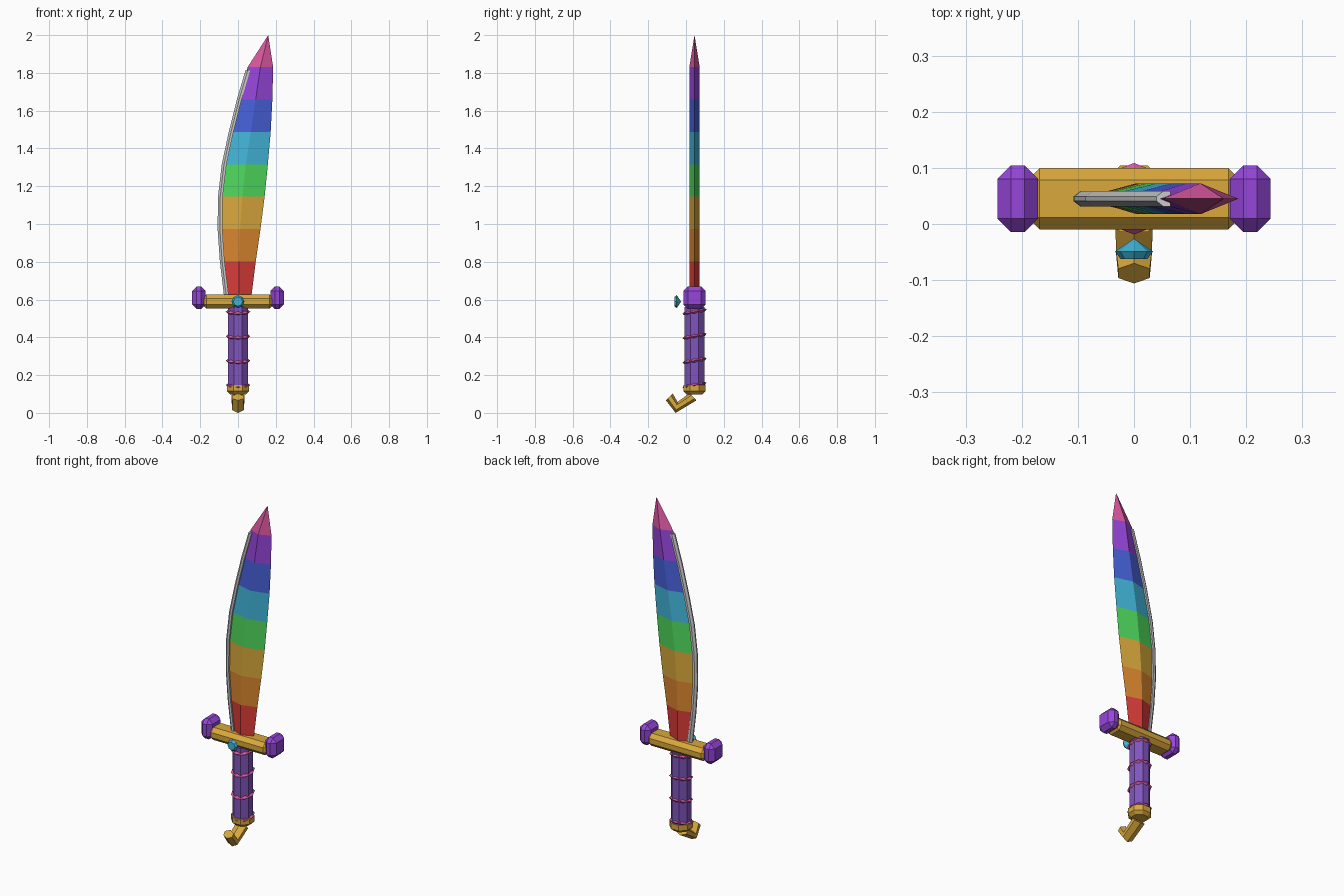
import bpy, bmesh, math
from mathutils import Vector, Matrix

cube = bpy.data.objects.get("Cube")
if cube:
    bpy.data.objects.remove(cube, do_unlink=True)

CY = 0.045  # depth of the sword's main axis


def material(name, hex_code):
    srgb = [int(hex_code[i:i + 2], 16) / 255 for i in (0, 2, 4)]
    color = [((c + 0.055) / 1.055) ** 2.4 for c in srgb] + [1]
    m = bpy.data.materials.new(name)
    m.use_nodes = True
    m.diffuse_color = color
    m.node_tree.nodes["Principled BSDF"].inputs["Base Color"].default_value = color
    return m


MATS = {n: material(n, c) for n, c in {
    "red": "d93c38", "orange": "d9862e", "gold": "d9a83c", "green": "4fd95c",
    "cyan": "42b6da", "blue": "4660d8", "violet": "9646da", "pink": "da569f",
    "silver": "c8cac8", "grip purple": "8055bd"}.items()}


def finish(name, bm, mats):
    bmesh.ops.recalc_face_normals(bm, faces=bm.faces)
    mesh = bpy.data.meshes.new(name)
    bm.to_mesh(mesh)
    bm.free()
    for m in mats:
        mesh.materials.append(MATS[m])
    obj = bpy.data.objects.new(name, mesh)
    bpy.context.collection.objects.link(obj)
    return obj


def loft(name, rings, mats, apex=None, banded=False):
    """Skin rings of points; optionally close on an apex and colour each row."""
    bm = bmesh.new()
    rows = [[bm.verts.new(p) for p in r] for r in rings]
    n = len(rows[0])
    for k, (a, b) in enumerate(zip(rows, rows[1:])):
        for i in range(n):
            f = bm.faces.new((a[i], a[(i + 1) % n], b[(i + 1) % n], b[i]))
            f.material_index = k if banded else 0
    bm.faces.new(rows[0])
    if apex:
        tip = bm.verts.new(apex)
        for i in range(n):
            f = bm.faces.new((rows[-1][i], rows[-1][(i + 1) % n], tip))
            f.material_index = len(rows) - 1 if banded else 0
    else:
        bm.faces.new(rows[-1])
    return finish(name, bm, mats)


def octagon(radius, height, turn=0.0):
    return [(radius * math.cos(math.tau * (i + turn) / 8),
             CY + radius * math.sin(math.tau * (i + turn) / 8), height) for i in range(8)]


def bevelled_box(name, center, size, bevel, mat):
    bm = bmesh.new()
    bmesh.ops.create_cube(bm, size=1)
    bmesh.ops.scale(bm, vec=size, verts=bm.verts)
    bmesh.ops.translate(bm, vec=center, verts=bm.verts)
    bmesh.ops.bevel(bm, geom=bm.edges[:], offset=bevel, segments=1, affect='EDGES')
    return finish(name, bm, [mat])


# Blade: diamond section, one colour per band, pink point
left = [-0.07, -0.093, -0.105, -0.103, -0.083, -0.046, -0.003, 0.043]
right = [0.07, 0.094, 0.119, 0.141, 0.158, 0.173, 0.182, 0.186]
heights = [0.61] + [0.63 + 0.1715 * k for k in range(1, 8)]
blade = []
for l, r, z in zip(left, right, heights):
    l += 0.008
    mid = (l + r) / 2
    blade.append([(l, CY, z), (mid, CY - 0.0275, z), (r, CY, z), (mid, CY + 0.0275, z)])
loft("blade", blade, ["red", "orange", "gold", "green", "cyan", "blue", "violet", "pink"],
     apex=(0.16, CY, 2.0), banded=True)

# Silver cutting edge along the curved side
edge = []
for l, z in zip(left, heights):
    z = min(z, 1.815)
    edge.append([(l - 0.003, CY - 0.004, z), (l + 0.009, CY - 0.0135, z),
                 (l + 0.022, CY - 0.0135, z), (l + 0.022, CY + 0.0135, z),
                 (l + 0.009, CY + 0.0135, z), (l - 0.003, CY + 0.004, z)])
loft("cutting_edge", edge, ["silver"])

# Guard and its end caps
bevelled_box("guard", (0, CY, 0.59), (0.38, 0.11, 0.074), 0.022, "gold")
for side, s in (("left", 1), ("right", -1)):
    bevelled_box(f"{side}_guard_cap", (s * 0.207, CY, 0.609), (0.072, 0.119, 0.119),
                 0.024, "violet")

# Cut gem in front of the guard, pointed at the back
gem = []
for radius, y in ((0.024, -0.062), (0.034, -0.049)):
    gem.append([(radius * math.cos(math.tau * i / 8), y,
                 0.589 + radius * math.sin(math.tau * i / 8)) for i in range(8)])
loft("gem", gem, ["cyan"], apex=(0, -0.026, 0.589))

# Eight-sided grip
loft("grip", [octagon(0.056, z, 0.5) for z in (0.13, 0.56)], ["grip purple"])

# Tilted rings wrapped round the grip
for k in range(4):
    z = 0.147 + 0.1295 * k
    tilt = Matrix.Rotation(math.radians(11), 3, 'X')
    section = [(0.05, -0.012), (0.065, 0), (0.05, 0.012)]
    bm = bmesh.new()
    rows = [[bm.verts.new(tilt @ Vector((r * math.cos(math.tau * i / 8),
                                         r * math.sin(math.tau * i / 8), h))
                          + Vector((0, CY, z))) for i in range(8)] for r, h in section]
    for a, b in zip(rows, rows[1:] + rows[:1]):
        for i in range(8):
            bm.faces.new((a[i], a[(i + 1) % 8], b[(i + 1) % 8], b[i]))
    finish(f"grip_ring_{k + 1}", bm, ["pink"])

# Pommel with a chamfered underside
loft("pommel", [octagon(r, z, 0.5) for r, z in ((0.045, 0.098), (0.064, 0.115), (0.064, 0.147))],
     ["gold"])

# Bent hook below the pommel: six-sided section, (inner, outer, half width) stations
hook = []
for inner, outer, half in (((0.02, 0.105), (0.055, 0.066), 0.034),
                           ((-0.045, 0.058), (-0.055, 0.0), 0.032),
                           ((-0.07, 0.102), (-0.106, 0.066), 0.028)):
    inner, outer = Vector((0, *inner)), Vector((0, *outer))
    side = Vector((half, 0, 0))
    near, far = inner.lerp(outer, 0.27), inner.lerp(outer, 0.73)
    hook.append([inner, near + side, far + side, outer, far - side, near - side])
loft("pommel_hook", hook, ["gold"])
